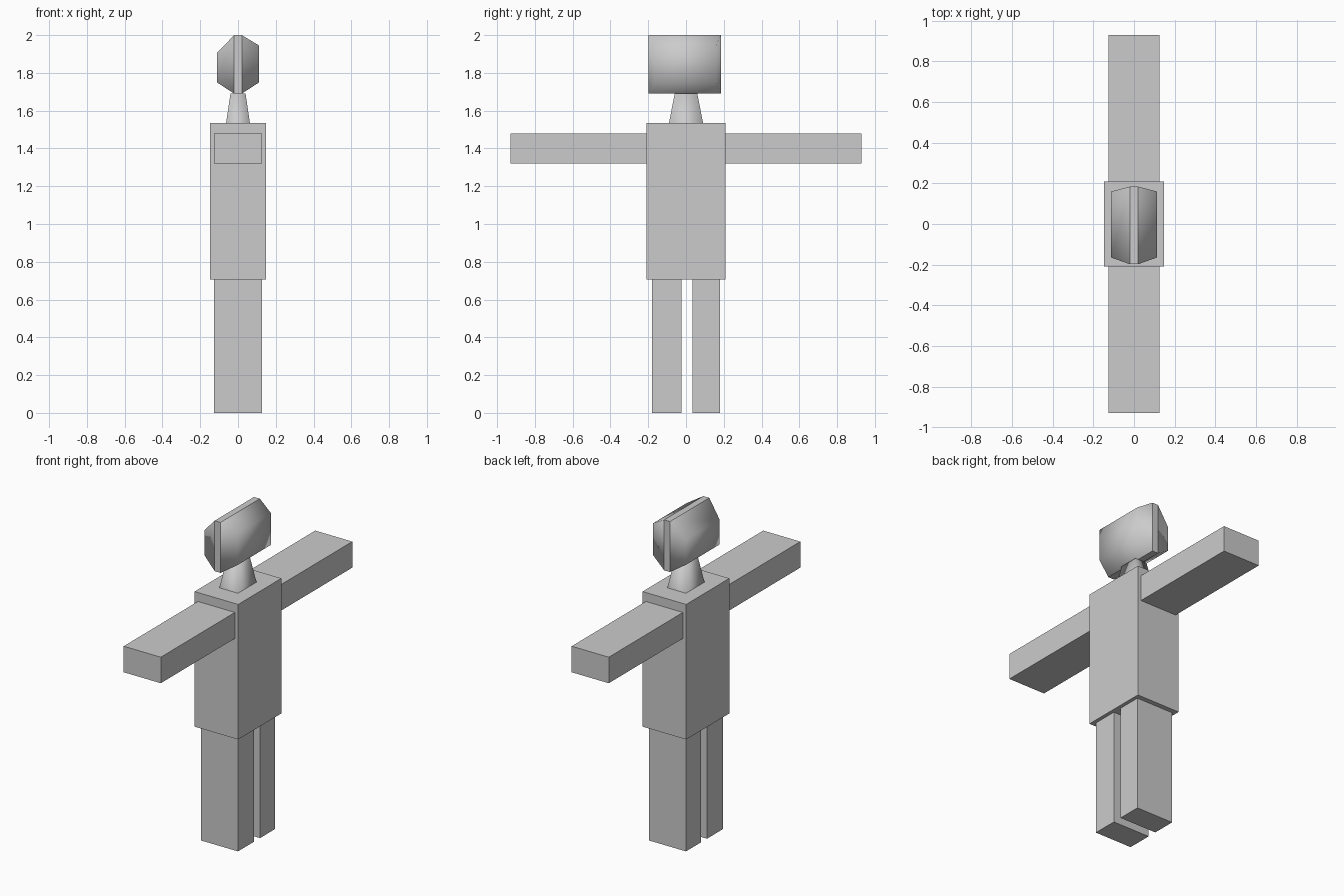
import bpy, bmesh

if "Cube" in bpy.data.objects:
    bpy.data.objects.remove(bpy.data.objects["Cube"])


def loft(name, rings, caps=(True, True), smooth=False):
    """Skin a list of four-point rings into one object."""
    bm = bmesh.new()
    loops = [[bm.verts.new(p) for p in ring] for ring in rings]
    for a, b in zip(loops, loops[1:]):
        for i in range(4):
            j = (i + 1) % 4
            bm.faces.new((a[i], a[j], b[j], b[i]))
    if caps[0]:
        bm.faces.new(loops[0][::-1])
    if caps[1]:
        bm.faces.new(loops[-1])
    bmesh.ops.recalc_face_normals(bm, faces=bm.faces)
    for f in bm.faces:
        f.smooth = smooth
    mesh = bpy.data.meshes.new(name)
    bm.to_mesh(mesh)
    bm.free()
    obj = bpy.data.objects.new(name, mesh)
    bpy.context.collection.objects.link(obj)
    return obj


def z_ring(z, x, y0, y1):
    return [(-x, y0, z), (x, y0, z), (x, y1, z), (-x, y1, z)]


def x_ring(x, y0, y1, z0, z1):
    return [(x, y0, z0), (x, y1, z0), (x, y1, z1), (x, y0, z1)]


def box(name, x, y0, y1, z0, z1):
    return loft(name, [z_ring(z0, x, y0, y1), z_ring(z1, x, y0, y1)])


# Body
box("torso", 0.148, -0.21, 0.21, 0.705, 1.535)

# Arms stretched out along y
for side, s in (("left", -1), ("right", 1)):
    ya, yb = sorted((s * 0.205, s * 0.93))
    box(side + "_arm", 0.126, ya, yb, 1.32, 1.48)

# Legs
box("left_leg", 0.126, -0.18, -0.024, 0, 0.705)
box("right_leg", 0.126, 0.034, 0.18, 0, 0.705)

# Tapered neck
loft("neck", [z_ring(1.535, 0.063, -0.09, 0.09),
              z_ring(1.69, 0.04, -0.06, 0.06)], (False, True), True)

# Head: flat middle slab with a tapered lobe on each side
HY0, HY1, HZ0, HZ1 = -0.198, 0.184, 1.69, 2.0
loft("head_band", [x_ring(-0.02, HY0, HY1, HZ0, HZ1),
                   x_ring(0.02, HY0, HY1, HZ0, HZ1)], (False, False))
for name, s, z0, z1 in (("head_lobe_left", -1, 1.75, 1.905),
                        ("head_lobe_right", 1, 1.75, 1.945)):
    loft(name, [x_ring(s * 0.02, HY0, HY1, HZ0, HZ1),
                x_ring(s * 0.112, -0.165, 0.16, z0, z1)], (False, True), True)

# Open shells: make the outward side explicit
for name in ("neck", "head_band", "head_lobe_left", "head_lobe_right"):
    mesh = bpy.data.objects[name].data
    bm = bmesh.new()
    bm.from_mesh(mesh)
    bm.faces.ensure_lookup_table()
    centre = sum((v.co for v in bm.verts), start=bm.verts[:][0].co * 0) / len(bm.verts)
    f = bm.faces[0]
    f.normal_update()
    if f.normal.dot(f.calc_center_median() - centre) < 0:
        bmesh.ops.reverse_faces(bm, faces=bm.faces)
    bm.to_mesh(mesh)
    bm.free()
